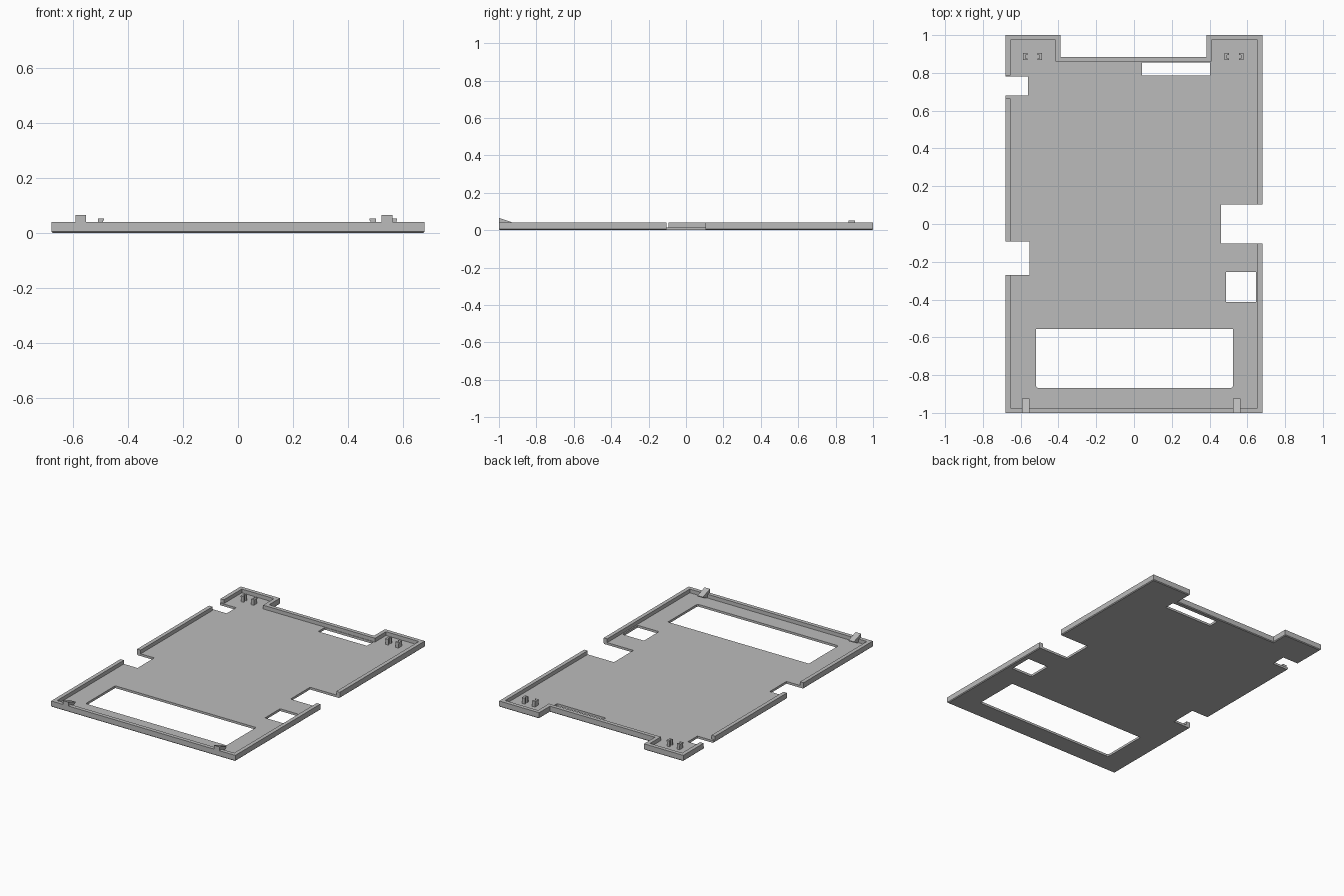
import bpy, bmesh
from mathutils import Vector

cube = bpy.data.objects.get("Cube")
if cube:
    bpy.data.objects.remove(cube, do_unlink=True)

grey = bpy.data.materials.new("plain grey")
grey.use_nodes = True
grey.diffuse_color = (0.5, 0.5, 0.5, 1)
grey.node_tree.nodes["Principled BSDF"].inputs["Base Color"].default_value = (0.5, 0.5, 0.5, 1)

FLOOR, RIM = 0.015, 0.04


def prism(name, points, offset, chamfer=0):
    """Extrude a closed 3D outline along an offset, optionally chamfering its start edges."""
    bm = bmesh.new()
    face = bm.faces.new([bm.verts.new(p) for p in points])
    edges = list(face.edges)
    new = bmesh.ops.extrude_face_region(bm, geom=[face], use_keep_orig=True)["geom"]
    bmesh.ops.translate(bm, vec=Vector(offset),
                        verts=[g for g in new if isinstance(g, bmesh.types.BMVert)])
    bmesh.ops.recalc_face_normals(bm, faces=bm.faces)
    if chamfer:
        bmesh.ops.bevel(bm, geom=edges, offset=chamfer, segments=1, affect='EDGES')
    mesh = bpy.data.meshes.new(name)
    bm.to_mesh(mesh)
    bm.free()
    mesh.materials.append(grey)
    obj = bpy.data.objects.new(name, mesh)
    bpy.context.collection.objects.link(obj)
    return obj


def flat(name, outline, z0, z1, chamfer=0):
    return prism(name, [(x, y, z0) for x, y in outline], (0, 0, z1 - z0), chamfer)


def box(name, x0, x1, y0, y1, z0, z1):
    return flat(name, [(x0, y0), (x1, y0), (x1, y1), (x0, y1)], z0, z1)


def plan(inset):
    """Tray outline with a wide step in the back edge, moved inward by inset."""
    w, e, left, right, step = 0.68 - inset, 1 - inset, -0.39 - inset, 0.385 + inset, 0.885 - inset
    return [(-w, -e), (w, -e), (w, e), (right, e), (right, step),
            (left, step), (left, e), (-w, e)]


def cut(target, cutter):
    mod = target.modifiers.new(cutter.name, 'BOOLEAN')
    mod.operation = 'DIFFERENCE'
    mod.solver = 'EXACT'
    mod.object = cutter
    cutter.hide_render = True
    cutter.hide_viewport = True
    cutter.display_type = 'WIRE'


# Shallow tray with a raised rim
tray = flat("tray", plan(0), 0, RIM, chamfer=0.005)
cut(tray, flat("recess_cutter", plan(0.026), FLOOR, 0.1))

# Side notches and floor windows
openings = {
    "right_back_notch": (-0.8, -0.56, 0.68, 0.78),
    "right_front_notch": (-0.8, -0.553, -0.27, -0.093),
    "left_notch": (0.46, 0.8, -0.103, 0.103),
    "square_window": (0.488, 0.645, -0.412, -0.253),
    "back_slot": (0.042, 0.402, 0.786, 0.856),
}
for name, (x0, x1, y0, y1) in openings.items():
    cut(tray, box(name + "_cutter", x0, x1, y0, y1, -0.1, 0.1))
cut(tray, box("rim_gap_cutter", -0.8, -0.6, 0.665, 0.786, FLOOR, 0.1))

# Large front window with clipped front corners
cut(tray, flat("front_window_cutter",
               [(-0.51, -0.868), (0.515, -0.868), (0.523, -0.86), (0.523, -0.556),
                (-0.518, -0.556), (-0.518, -0.86)], -0.1, 0.1))

# Bake the cuts and drop the helpers
bpy.context.view_layer.update()
graph = bpy.context.evaluated_depsgraph_get()
tray.data = bpy.data.meshes.new_from_object(tray.evaluated_get(graph))
for mod in list(tray.modifiers):
    cutter = mod.object
    tray.modifiers.remove(mod)
    bpy.data.objects.remove(cutter, do_unlink=True)

# Wedge catches on the front rim
for side, x in (("right", -0.593), ("left", 0.523)):
    profile = [(-1, 0.03), (-1, 0.066), (-0.925, 0.04), (-0.925, 0.034), (-0.965, 0.018)]
    prism(side + "_front_catch", [(x, y, z) for y, z in profile], (0.04, 0, 0))

# Paired C-shaped snap posts in the back corners, with flared heads
for side, cx in (("right", -0.538), ("left", 0.53)):
    for part, d in (("outer", -1), ("inner", 1)):
        x = cx + d * 0.036
        post = [(x + d * u, 0.886 + v) for u, v in
                ((-0.009, -0.018), (0.011, -0.018), (0.011, 0.018), (-0.009, 0.018),
                 (-0.009, 0.009), (0.001, 0.009), (0.001, -0.009), (-0.009, -0.009))]
        flat(f"{side}_{part}_post", post, FLOOR - 0.002, 0.053)
        x0, x1 = sorted((x + d * 0.009, x + d * 0.014))
        box(f"{side}_{part}_post_head", x0, x1, 0.868, 0.904, 0.045, 0.053)
